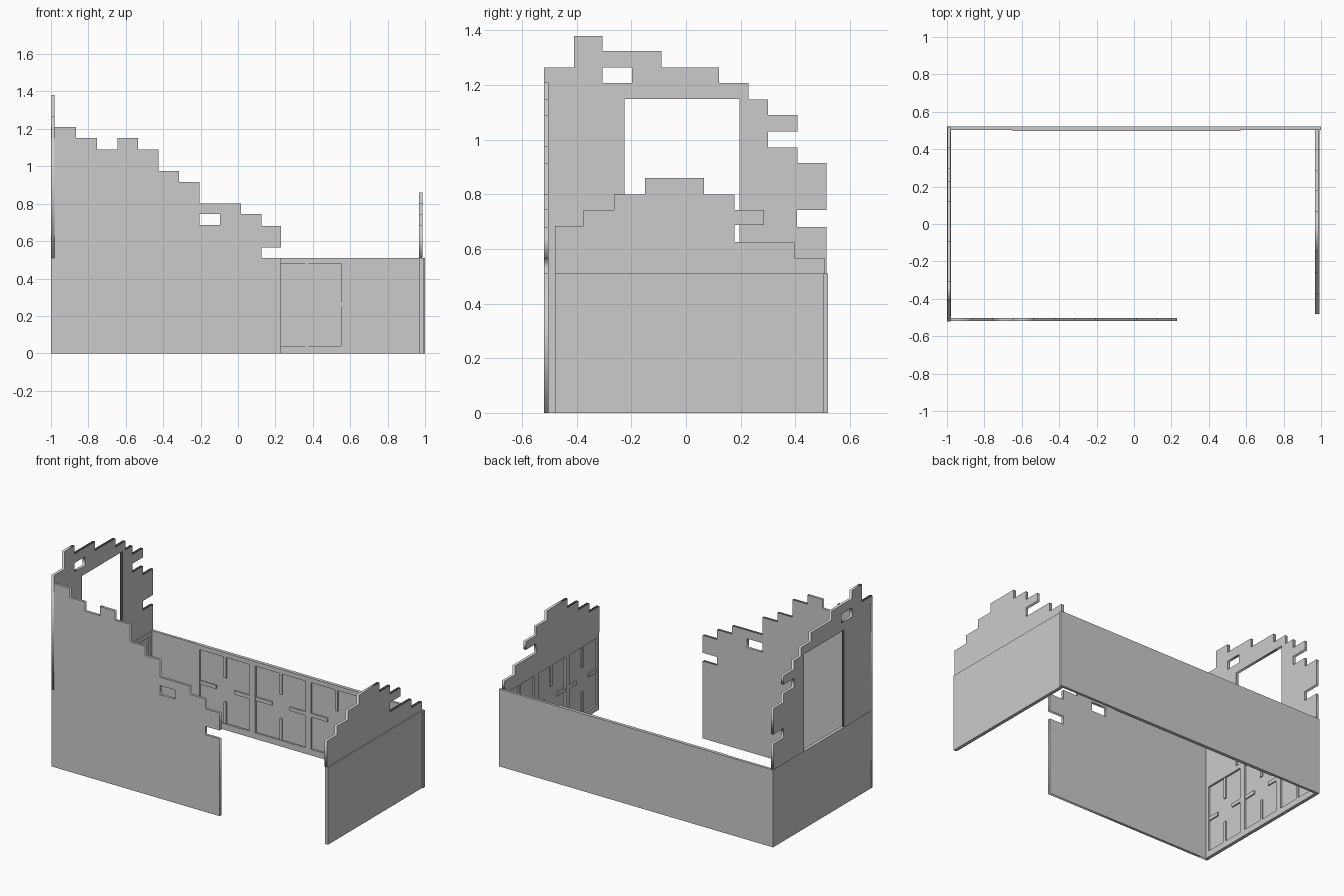
import bpy, bmesh
from math import pi
from mathutils import Matrix, Vector

FRONT, SIDE = (pi / 2, 0, 0), (pi / 2, 0, pi / 2)


def rect(a0, a1, z0, z1):
    return [(a0, z0), (a1, z0), (a1, z1), (a0, z1)]


def slab(name, loops, thick, loc, rot):
    """Flat wall from an outline plus hole loops, extruded to a thickness."""
    cu = bpy.data.curves.new(name, 'CURVE')
    cu.dimensions, cu.fill_mode, cu.extrude = '2D', 'BOTH', thick / 2
    for pts in loops:
        sp = cu.splines.new('POLY')
        sp.points.add(len(pts) - 1)
        for p, (a, z) in zip(sp.points, pts):
            p.co = (a, z, 0, 1)
        sp.use_cyclic_u = True
    ob = bpy.data.objects.new(name, cu)
    bpy.context.collection.objects.link(ob)
    ob.location, ob.rotation_euler = loc, rot
    bpy.ops.object.select_all(action='DESELECT')
    ob.select_set(True)
    bpy.context.view_layer.objects.active = ob
    bpy.ops.object.convert(target='MESH')
    return bpy.context.object


def panelled_wall(name, u0, u1, p0, p1, loc, angle, h=0.51):
    """Low wall, outer face on local y = 0, three window panels inside."""
    bm = bmesh.new()

    def box(a0, a1, d0, d1, z0, z1):
        m = Matrix.Translation(((a0 + a1) / 2, -(d0 + d1) / 2, (z0 + z1) / 2))
        m = m @ Matrix.Diagonal((a1 - a0, d1 - d0, z1 - z0, 1))
        bmesh.ops.create_cube(bm, size=1, matrix=m)

    # plain ends
    for a, b in ((u0, p0), (p1, u1)):
        if b - a > 0.001:
            box(a, b, 0, 0.017, 0, h)
    # recessed sheet and rails
    box(p0, p1, 0, 0.010, 0, h)
    box(p0, p1, 0.010, 0.022, 0, 0.04)
    box(p0, p1, 0.010, 0.022, 0.48, h)
    w = (p1 - p0) / 3
    # posts
    for i in range(4):
        c = p0 + i * w
        box(max(c - 0.02, p0), min(c + 0.02, p1), 0.010, 0.022, 0.04, 0.48)
    # broken cross bars of each panel
    for i in range(3):
        a, b = p0 + i * w + 0.02, p0 + (i + 1) * w - 0.02
        c = (a + b) / 2
        box(c - 0.009, c + 0.009, 0.010, 0.018, 0.04, 0.18)
        box(c - 0.009, c + 0.009, 0.010, 0.018, 0.34, 0.48)
        box(a, c - 0.065, 0.010, 0.018, 0.25, 0.275)
        box(c + 0.065, b, 0.010, 0.018, 0.25, 0.275)
    me = bpy.data.meshes.new(name)
    bm.to_mesh(me)
    bm.free()
    ob = bpy.data.objects.new(name, me)
    bpy.context.collection.objects.link(ob)
    ob.location, ob.rotation_euler = loc, (0, 0, angle)
    return ob


# front wall with broken stepped top
front = [(-1, 0), (0.23, 0), (0.23, 0.51), (0.125, 0.51), (0.125, 0.565),
         (0.23, 0.565), (0.23, 0.68), (0.125, 0.68), (0.125, 0.745), (0.015, 0.745),
         (0.015, 0.80), (-0.205, 0.80), (-0.205, 0.915), (-0.315, 0.915),
         (-0.315, 0.975), (-0.425, 0.975), (-0.425, 1.09), (-0.535, 1.09),
         (-0.535, 1.15), (-0.645, 1.15), (-0.645, 1.09), (-0.755, 1.09),
         (-0.755, 1.15), (-0.865, 1.15), (-0.865, 1.21), (-1, 1.21)]
slab("front_wall", [front, rect(-0.205, -0.095, 0.685, 0.745)], 0.017,
     (0, -0.511, 0), FRONT)

# left upper wall: broken outline, missing brick; window sits on the low wall
left = [(-0.52, 0.51), (-0.225, 0.51), (-0.225, 1.15), (0.195, 1.15), (0.195, 0.51),
        (0.515, 0.51), (0.515, 0.68), (0.407, 0.68), (0.407, 0.742), (0.515, 0.742),
        (0.515, 0.914), (0.408, 0.914), (0.408, 0.972), (0.30, 0.972), (0.30, 1.03),
        (0.408, 1.03), (0.408, 1.09), (0.30, 1.09), (0.30, 1.148), (0.228, 1.148),
        (0.228, 1.207), (0.12, 1.207), (0.12, 1.265), (-0.09, 1.265),
        (-0.09, 1.325), (-0.305, 1.325), (-0.305, 1.38), (-0.41, 1.38),
        (-0.41, 1.265), (-0.52, 1.265)]
slab("left_upper_wall", [left, rect(-0.305, -0.198, 1.207, 1.265)], 0.018,
     (-0.989, 0, 0), SIDE)

# right upper wall: broken outline
right = [(-0.48, 0.51), (0.507, 0.51), (0.507, 0.567), (0.398, 0.567),
         (0.398, 0.625), (0.178, 0.625), (0.178, 0.687), (0.285, 0.687),
         (0.285, 0.742), (0.178, 0.742), (0.178, 0.80), (0.066, 0.80),
         (0.066, 0.86), (-0.15, 0.86), (-0.15, 0.80), (-0.263, 0.80),
         (-0.263, 0.742), (-0.375, 0.742), (-0.375, 0.684), (-0.48, 0.684)]
slab("right_upper_wall", [right], 0.018, (0.978, 0, 0), SIDE)

# low panelled walls
panelled_wall("back_wall", -1, 1, -0.65, 0.57, (0, 0.52, 0), 0)
panelled_wall("left_low_wall", -0.515, 0.515, -0.50, 0.50, (-1, 0, 0), pi / 2)
panelled_wall("right_low_wall", -0.515, 0.48, -0.50, 0.48, (0.993, 0, 0), -pi / 2)
